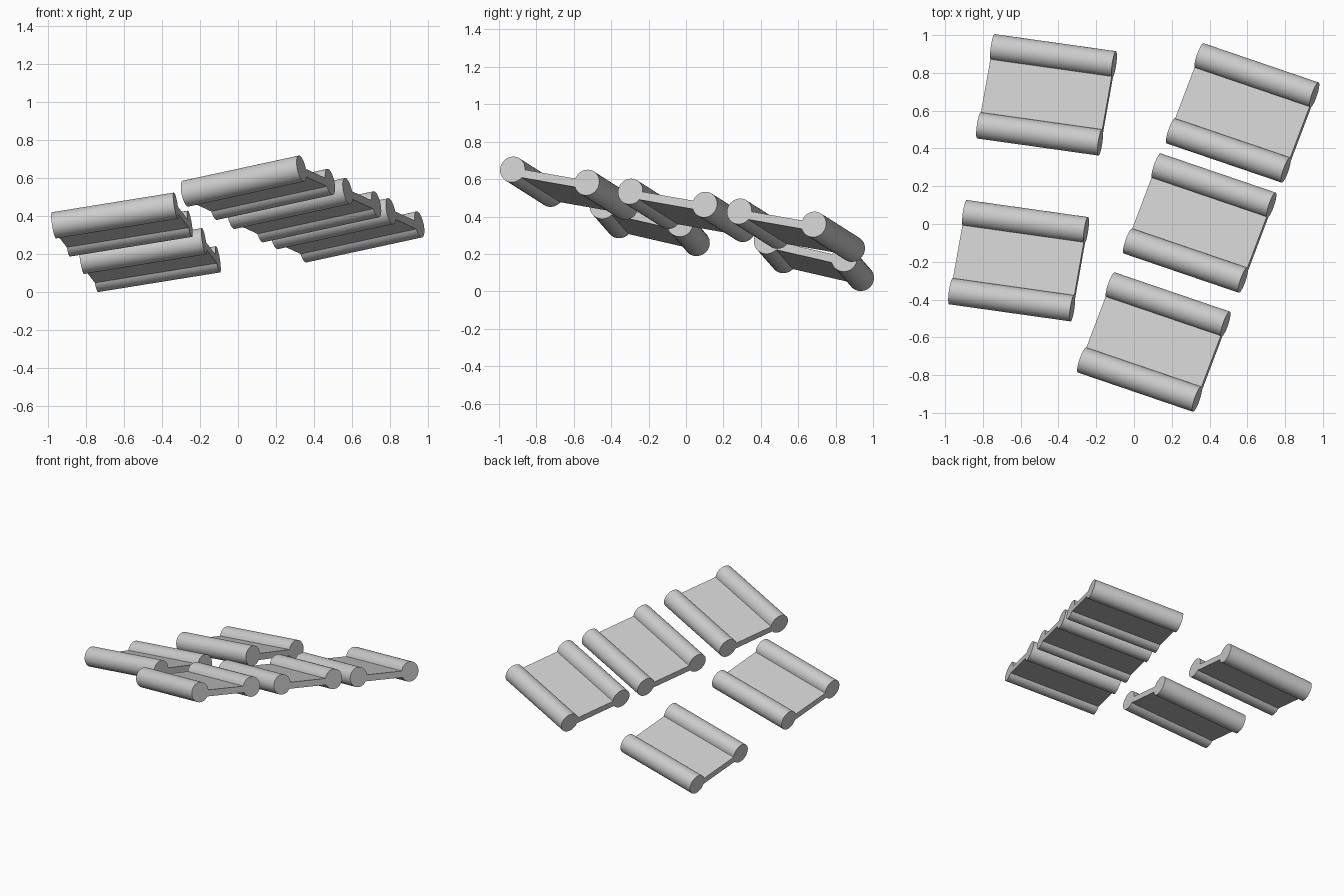
import bpy
import bmesh
from math import asin, cos, sin, pi, radians
from mathutils import Vector

cube = bpy.data.objects.get("Cube")
if cube:
    bpy.data.objects.remove(cube, do_unlink=True)

# Single grey colour
grey = bpy.data.materials.new("plain_grey")
grey.use_nodes = True
colour = (0.6, 0.6, 0.6, 1)
grey.diffuse_color = colour
grey.node_tree.nodes["Principled BSDF"].inputs["Base Color"].default_value = colour

ROLL_RADIUS = 0.07
SHEET_TOP = 0.01
SHEET_BOTTOM = -0.035
SPACING = 0.431
LENGTH = 0.657
ARC_STEPS = 32


def scroll_profile():
    """Outline of two rolls joined by a thin sheet, as (along, up) pairs."""
    top = asin(SHEET_TOP / ROLL_RADIUS)
    bottom = 2 * pi + asin(SHEET_BOTTOM / ROLL_RADIUS)
    angles = [top + (bottom - top) * i / ARC_STEPS for i in range(ARC_STEPS + 1)]
    front = [(ROLL_RADIUS * cos(t), ROLL_RADIUS * sin(t)) for t in angles]
    back = [(SPACING - s, h) for s, h in reversed(front)]
    return front + back


def make_scroll(name, start, axis, across):
    """Sweep the profile along the roll axis, from the start of the front roll."""
    axis = Vector(axis).normalized()
    across = Vector(across)
    across = (across - axis * across.dot(axis)).normalized()
    up = axis.cross(across)

    bm = bmesh.new()
    ring = [bm.verts.new(Vector(start) + across * s + up * h)
            for s, h in scroll_profile()]
    cap = bm.faces.new(ring)
    swept = bmesh.ops.extrude_face_region(bm, geom=[cap], use_keep_orig=True)
    moved = [g for g in swept["geom"] if isinstance(g, bmesh.types.BMVert)]
    bmesh.ops.translate(bm, verts=moved, vec=axis * LENGTH)
    bmesh.ops.recalc_face_normals(bm, faces=bm.faces[:])

    mesh = bpy.data.meshes.new(name)
    bm.to_mesh(mesh)
    bm.free()
    mesh.materials.append(grey)
    obj = bpy.data.objects.new(name, mesh)
    bpy.context.collection.objects.link(obj)

    bpy.ops.object.select_all(action="DESELECT")
    obj.select_set(True)
    bpy.context.view_layer.objects.active = obj
    bpy.ops.object.shade_smooth_by_angle(angle=radians(30))


# Row of three scrolls on the left
left_axis = (0.61, -0.208, 0.132)
left_across = (0.151, 0.398, -0.07)
for place, start in (("front", (-0.275, -0.72, 0.52)),
                     ("middle", (-0.032, -0.09, 0.402)),
                     ("back", (0.195, 0.493, 0.296))):
    make_scroll("left_" + place + "_scroll", start, left_axis, left_across)

# Row of two scrolls on the right
right_axis = (0.64, -0.09, 0.103)
right_across = (0.072, 0.412, -0.095)
for place, start in (("front", (-0.969, -0.356, 0.353)),
                     ("back", (-0.821, 0.522, 0.166))):
    make_scroll("right_" + place + "_scroll", start, right_axis, right_across)
